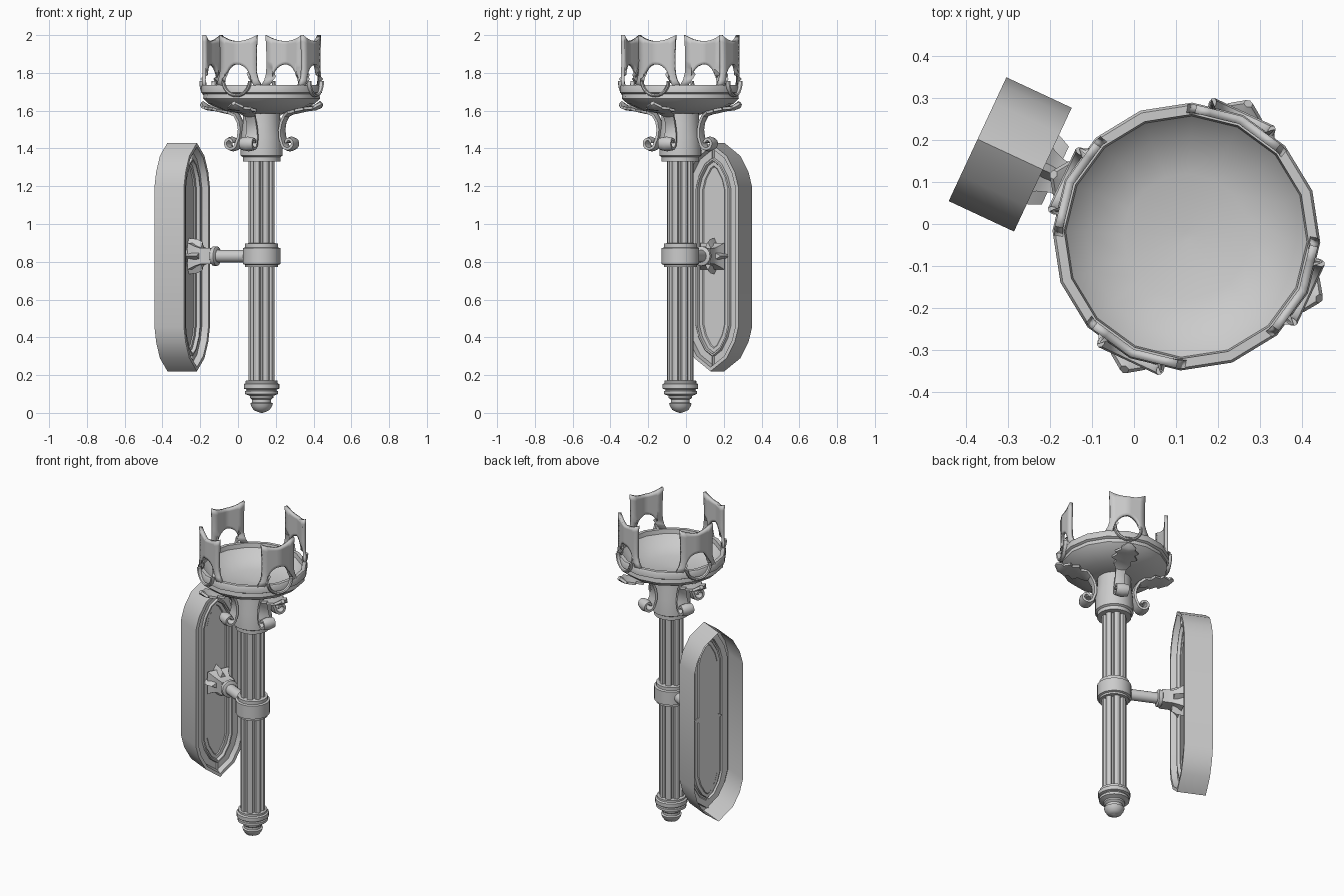
import bpy, bmesh, math
from math import sin, cos, pi, radians
from mathutils import Matrix, Vector

if "Cube" in bpy.data.objects:
    bpy.data.objects.remove(bpy.data.objects["Cube"], do_unlink=True)

metal = bpy.data.materials.new("grey_metal")
metal.use_nodes = True
GREY = (0.6, 0.6, 0.6, 1)
metal.diffuse_color = GREY
metal.node_tree.nodes["Principled BSDF"].inputs["Base Color"].default_value = GREY

# Local frame: the handle axis is z, and +x points towards the wall plate
PLACE = Matrix.Translation((0.125, -0.03, 0)) @ Matrix.Rotation(radians(155), 4, 'Z')


def finish(name, bm, turn=0, angle=35, recalc=True):
    """Turn a bmesh into a placed, shaded object."""
    if recalc:
        bmesh.ops.recalc_face_normals(bm, faces=bm.faces)
    bm.transform(PLACE @ Matrix.Rotation(turn, 4, 'Z'))
    mesh = bpy.data.meshes.new(name)
    bm.to_mesh(mesh)
    bm.free()
    mesh.materials.append(metal)
    obj = bpy.data.objects.new(name, mesh)
    bpy.context.collection.objects.link(obj)
    bpy.ops.object.select_all(action='DESELECT')
    obj.select_set(True)
    bpy.context.view_layer.objects.active = obj
    bpy.ops.object.shade_smooth_by_angle(angle=radians(angle))
    return obj


def loft(name, rings, turn=0, angle=35):
    """Skin a list of equal rings and cap both ends."""
    bm = bmesh.new()
    loops = [[bm.verts.new(p) for p in ring] for ring in rings]
    n = len(loops[0])
    for a, b in zip(loops, loops[1:]):
        for i in range(n):
            j = (i + 1) % n
            bm.faces.new((a[i], a[j], b[j], b[i]))
    bm.faces.new(loops[0])
    bm.faces.new(loops[-1])
    return finish(name, bm, turn, angle)


def lathe(name, profile, sides=24):
    return loft(name, [[(r * cos(2 * pi * i / sides), r * sin(2 * pi * i / sides), z)
                        for i in range(sides)] for r, z in profile])


def along_x(name, sections, sides, spin=0):
    """Solid of (distance, radius) rings along the bracket arm."""
    return loft(name, [[(d, r * cos(2 * pi * i / sides + spin),
                         ARM_Z + r * sin(2 * pi * i / sides + spin))
                        for i in range(sides)] for d, r in sections])


ARM_Z = 0.83

# Handle: fluted shaft, tip, rings and collar
lobes = 8
flute = []
for k in range(lobes):
    for off, r in ((-0.30, 0.07), (0, 0.073), (0.30, 0.07), (0.40, 0.056), (0.60, 0.056)):
        a = (k + off) * 2 * pi / lobes
        flute.append((r * cos(a), r * sin(a)))
loft("fluted_shaft", [[(x, y, z) for x, y in flute] for z in (0.16, 1.35)], angle=25)
lathe("pommel", [(0.02, 0.005), (0.042, 0.015), (0.055, 0.035), (0.06, 0.05), (0.05, 0.055),
                 (0.05, 0.07), (0.062, 0.08), (0.062, 0.09), (0.075, 0.095), (0.088, 0.1),
                 (0.088, 0.115), (0.08, 0.118), (0.08, 0.124), (0.094, 0.128), (0.094, 0.152),
                 (0.085, 0.158), (0.085, 0.17), (0.06, 0.172)])
lathe("pommel_bottom", [(0.004, 0.0), (0.02, 0.005), (0.042, 0.015)])
lathe("clamp_ring", [(0.06, 0.772), (0.088, 0.772), (0.088, 0.784), (0.1, 0.788), (0.1, 0.872),
                     (0.088, 0.876), (0.088, 0.896), (0.06, 0.9)])
lathe("collar", [(0.06, 1.332), (0.1, 1.332), (0.1, 1.355), (0.112, 1.362), (0.11, 1.46),
                 (0.1, 1.53), (0.098, 1.6)])

# Bowl with a raised rim
SIDES = 16
lathe("bowl", [(0.05, 1.58), (0.115, 1.585), (0.2, 1.6), (0.28, 1.636), (0.31, 1.664),
               (0.306, 1.688), (0.32, 1.695), (0.32, 1.728), (0.314, 1.737), (0.292, 1.737),
               (0.288, 1.71), (0.24, 1.66), (0.15, 1.632), (0.01, 1.622)], SIDES)


# Crown panels, each arched over a round opening
RIM, HOLE_R, HOLE_Z = 0.317, 0.078, 1.768


def on_rim(angle, z):
    step = 2 * pi / SIDES
    r = RIM * cos(step / 2) / cos(angle % step - step / 2)
    return (r * cos(angle), r * sin(angle), z)


def crown_panel(turn):
    bm = bmesh.new()
    half, rows = radians(20.5), 8
    hole_s = HOLE_R / (RIM * half)
    cols = [(-1, 0), (-hole_s, 0)] + [(hole_s * sin(radians(t)), 1) for t in range(-90, 91, 15)]
    cols += [(hole_s, 0), (1, 0)]
    grid = []
    for s, over_hole in cols:
        u = s * RIM * half
        low = HOLE_Z + math.sqrt(max(0, HOLE_R ** 2 - u * u)) if over_hole else 1.73
        top = 1.968 + 0.032 * s * s
        line = []
        for i in range(rows + 1):
            z = low + (top - low) * i / rows
            flare = 1 + 0.22 * max(0, (1.81 - z) / 0.08) ** 2 - 0.05 * sin(pi * (z - 1.73) / 0.27)
            line.append(bm.verts.new(on_rim(s * half * flare, z)))
        grid.append(line)
    for a, b in zip(grid, grid[1:]):
        for i in range(rows):
            bm.faces.new((a[i], b[i], b[i + 1], a[i + 1]))
    bmesh.ops.remove_doubles(bm, verts=bm.verts, dist=0.0005)
    obj = finish("crown_panel", bm, turn, recalc=False)
    thick = obj.modifiers.new("thickness", 'SOLIDIFY')
    thick.thickness = 0.02
    thick.offset = -1


# Half ring under each opening
def opening_ring(turn):
    rings = []
    for k in range(13):
        a = pi + pi * k / 12
        ring = []
        for j in range(8):
            b = 2 * pi * j / 8
            r = HOLE_R + 0.009 * cos(b)
            ring.append((0.314 + 0.014 * sin(b), r * cos(a), HOLE_Z - 0.01 + r * sin(a)))
        rings.append(ring)
    loft("opening_ring", rings, turn)


# Scrolled leaf bracket: a ribbon of (radius, height, width)
def leaf_bracket(turn):
    path = []
    for k in range(19):
        a = radians(540 - 20 * k)
        r = 0.012 + 0.026 * k / 18
        path.append((0.17 + r * cos(a), 1.43 - r * sin(a) * -1, 0.075))
    path += [(0.121, 1.46, 0.07), (0.118, 1.5, 0.06), (0.126, 1.54, 0.055), (0.145, 1.575, 0.06),
             (0.175, 1.592, 0.1), (0.21, 1.598, 0.085), (0.228, 1.602, 0.15), (0.265, 1.61, 0.1),
             (0.28, 1.612, 0.14), (0.315, 1.615, 0.08), (0.326, 1.62, 0.09), (0.35, 1.64, 0.02)]
    rings = []
    for i, (x, z, w) in enumerate(path):
        a, b = path[max(0, i - 1)], path[min(len(path) - 1, i + 1)]
        n = Vector((a[1] - b[1], b[0] - a[0])).normalized() * 0.007
        rings.append([(x + n.x, -w / 2, z + n.y), (x + 2 * n.x, 0, z + 2 * n.y),
                      (x + n.x, w / 2, z + n.y), (x - n.x, w / 2, z - n.y),
                      (x - 2 * n.x, 0, z - 2 * n.y), (x - n.x, -w / 2, z - n.y)])
    loft("leaf_bracket", rings, turn)


for q in range(4):
    for part in (crown_panel, opening_ring, leaf_bracket):
        part(q * pi / 2)

# Arm between the handle and the wall plate
along_x("arm_rod", [(0.09, 0.033), (0.28, 0.033)], 16)
along_x("arm_collar", [(0.255, 0.044), (0.26, 0.052), (0.28, 0.052), (0.285, 0.044)], 16)
along_x("arm_block", [(0.28, 0.06), (0.34, 0.06), (0.37, 0.075), (0.4, 0.1)], 4, pi / 4)
star = [((0.095 if i % 2 == 0 else 0.045), i * pi / 4) for i in range(8)]
loft("arm_star", [[(d, r * s * cos(a), ARM_Z + r * s * sin(a)) for r, a in star]
                  for d, s in ((0.345, 0.8), (0.375, 0.95), (0.425, 1))], angle=20)

# Wall plate: pointed outline, moulded front, open back
FRONT, BACK, MID = 0.378, 0.55, 0.825
quarter = [(0.163, 0.37), (0.142, 0.45), (0.095, 0.535), (0.0, 0.605)]
outline = quarter + [(-y, z) for y, z in quarter[-2::-1]]
outline += [(-y, -z) for y, z in outline[:]]
outline = [(y, z + MID) for y, z in outline]
bm = bmesh.new()
front = [bm.verts.new((FRONT, y, z)) for y, z in outline]
back = [bm.verts.new((BACK, y, z)) for y, z in outline]
face = bm.faces.new(front)
for i in range(len(front)):
    j = (i + 1) % len(front)
    bm.faces.new((front[j], front[i], back[i], back[j]))
bmesh.ops.recalc_face_normals(bm, faces=bm.faces)
if face.normal.x > 0:
    bmesh.ops.reverse_faces(bm, faces=bm.faces)
for width, depth in ((0.018, 0), (0.008, -0.035), (0.034, 0), (0.006, 0.012), (0.008, 0),
                     (0.006, -0.018), (0.018, 0), (0.005, -0.006)):
    bmesh.ops.inset_region(bm, faces=[face], thickness=width, depth=depth, use_even_offset=True)
finish("wall_plate", bm, angle=30, recalc=False)

# Short ribs joining the inner moulding to the plate points
for side in (-1, 1):
    loft("plate_rib", [[(d, y, MID + side * z) for d, y in
                        ((0.415, -0.008), (0.4, 0), (0.415, 0.008))] for z in (0.51, 0.575)])
